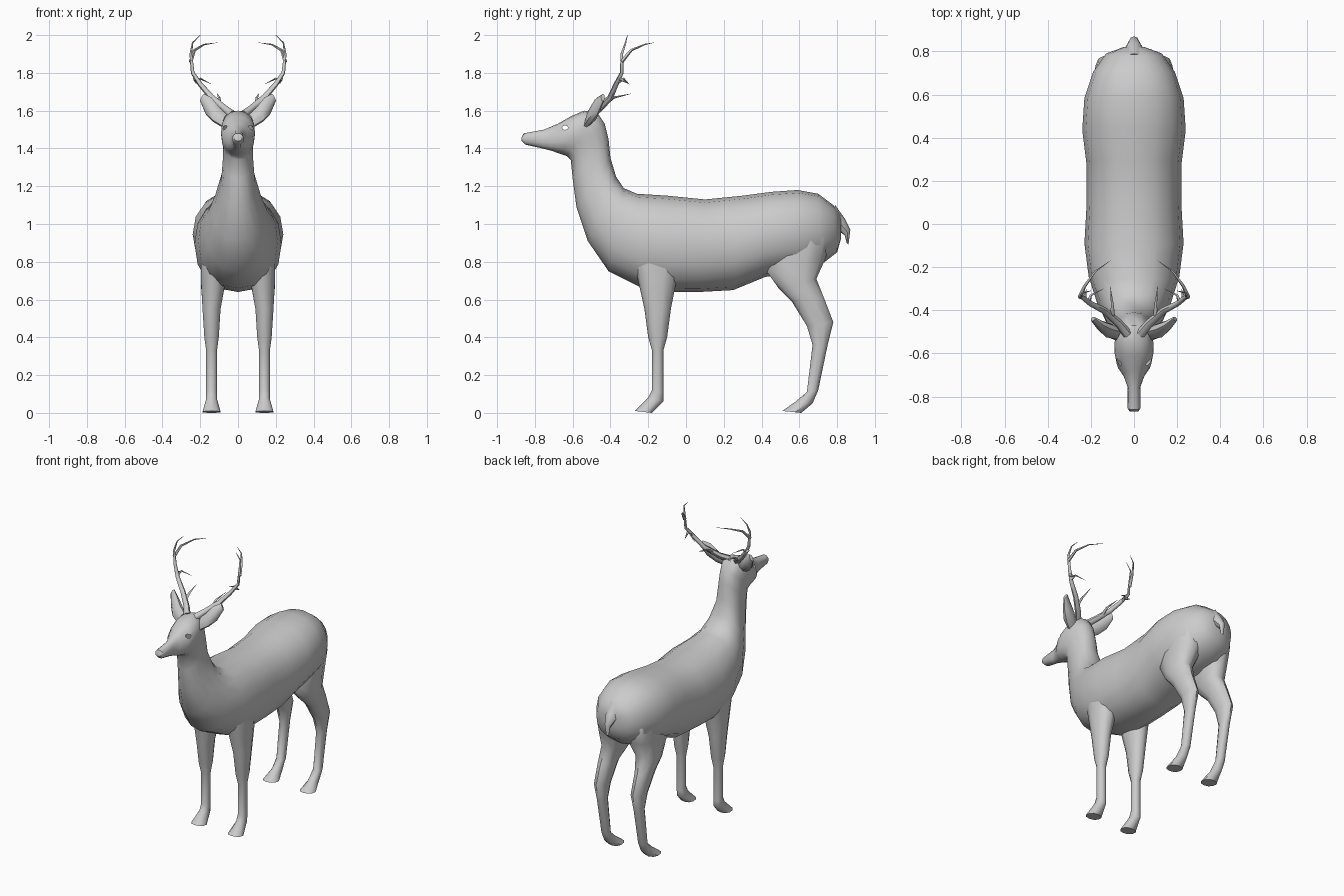
import bpy
import bmesh
from math import cos, sin, pi, copysign, radians
from mathutils import Vector

if "Cube" in bpy.data.objects:
    bpy.data.objects.remove(bpy.data.objects["Cube"])

grey = bpy.data.materials.new("pale_grey")
grey.use_nodes = True
colour = (0.6, 0.6, 0.6, 1)
grey.diffuse_color = colour
grey.node_tree.nodes["Principled BSDF"].inputs["Base Color"].default_value = colour


def select_only(obj):
    bpy.ops.object.select_all(action="DESELECT")
    obj.select_set(True)
    bpy.context.view_layer.objects.active = obj


def finish(obj, mirrored, angle=45):
    """Mirror across x if wanted, then smooth shade with sharp creases."""
    if mirrored:
        obj.modifiers.new("mirror", "MIRROR").use_clip = False
    select_only(obj)
    bpy.ops.object.convert(target="MESH")
    bpy.ops.object.shade_smooth_by_angle(angle=radians(angle))
    return obj


def loft(name, rings, sides, power=1.0, mirrored=False):
    """Skin rounded rings; each ring is (edge point, opposite edge point, side vector)."""
    bm = bmesh.new()
    loops = []
    for a, b, side in rings:
        a, b, side = Vector(a), Vector(b), Vector(side)
        middle, axis = (a + b) / 2, (a - b) / 2
        loop = []
        for i in range(sides):
            t = 2 * pi * i / sides
            c, s = [copysign(abs(v) ** power, v) for v in (cos(t), sin(t))]
            loop.append(bm.verts.new(middle + axis * c + side * s))
        loops.append(loop)
    for low, high in zip(loops, loops[1:]):
        for i in range(sides):
            j = (i + 1) % sides
            bm.faces.new((low[i], low[j], high[j], high[i]))
    bm.faces.new(loops[0])
    bm.faces.new(loops[-1])
    bmesh.ops.recalc_face_normals(bm, faces=bm.faces)
    mesh = bpy.data.meshes.new(name)
    bm.to_mesh(mesh)
    bm.free()
    mesh.materials.append(grey)
    obj = bpy.data.objects.new(name, mesh)
    bpy.context.collection.objects.link(obj)
    return finish(obj, mirrored)


def profile(rows, centre=lambda width: 0):
    """Turn rows (y, z, opposite y, opposite z, half width) into rings."""
    return [((centre(w), ya, za), (centre(w), yb, zb), (w, 0, 0))
            for ya, za, yb, zb, w in rows]


def leg_centre(width):
    """Legs stand straight below and lean inward where the thigh thickens."""
    return min(.14, .2 - width)


# Torso, neck and head: back outline, belly outline, half width
body = loft("body", profile([
    (.82, 1.05, .82, .92, .05),
    (.78, 1.1, .8, .85, .13),
    (.7, 1.16, .71, .78, .19),
    (.59, 1.18, .58, .74, .23),
    (.45, 1.17, .42, .72, .24),
    (.3, 1.15, .25, .65, .22),
    (.1, 1.13, .07, .64, .22),
    (-.1, 1.15, -.08, .64, .23),
    (-.26, 1.16, -.23, .66, .21),
    (-.33, 1.19, -.41, .75, .17),
    (-.37, 1.25, -.52, .91, .13),
    (-.4, 1.35, -.58, 1.09, .09),
    (-.41, 1.45, -.6, 1.24, .08),
    (-.43, 1.53, -.61, 1.34, .08),
    (-.47, 1.59, -.63, 1.36, .09),
    (-.54, 1.6, -.66, 1.37, .09),
    (-.61, 1.57, -.69, 1.38, .08),
    (-.68, 1.53, -.72, 1.39, .05),
    (-.75, 1.5, -.76, 1.4, .03),
    (-.86, 1.48, -.85, 1.42, .03),
    (-.87, 1.46, -.87, 1.44, .02),
]), 16, 0.9)

# Open eye sockets: cut through the head, then remove the tunnel walls
eye = Vector((0, -.64, 1.51))
bpy.ops.mesh.primitive_cylinder_add(vertices=8, radius=1, depth=0.4,
                                    location=eye, rotation=(0, pi / 2, 0))
cutter = bpy.context.object
cutter.name = "eye_cutter"
cutter.scale = (.012, .016, 1)
cutter.hide_render = True
cut = body.modifiers.new("eye_sockets", "BOOLEAN")
cut.operation = "DIFFERENCE"
cut.object = cutter
select_only(body)
bpy.ops.object.modifier_apply(modifier=cut.name)
bpy.data.objects.remove(cutter)
bm = bmesh.new()
bm.from_mesh(body.data)
tunnel = [face for face in bm.faces
          if abs(face.normal.x) < .05 and (face.calc_center_median() - eye).length < .03]
bmesh.ops.delete(bm, geom=tunnel, context="FACES")
bm.to_mesh(body.data)
bm.free()

# Legs: front outline, back outline, half width
loft("front_legs", profile([
    (-.27, 1, -.02, 1, .06),
    (-.29, .85, -.01, .85, .07),
    (-.26, .73, -.05, .7, .07),
    (-.22, .55, -.08, .55, .05),
    (-.2, .4, -.1, .4, .04),
    (-.18, .33, -.12, .33, .03),
    (-.18, .12, -.12, .1, .03),
    (-.2, .08, -.12, .06, .03),
    (-.27, .01, -.18, 0, .05),
], leg_centre), 10, 0.9, mirrored=True)

loft("hind_legs", profile([
    (.48, 1, .7, 1, .08),
    (.45, .88, .76, .93, .08),
    (.42, .76, .74, .82, .09),
    (.49, .66, .69, .71, .07),
    (.56, .59, .73, .61, .05),
    (.64, .46, .78, .48, .04),
    (.67, .36, .75, .36, .03),
    (.64, .11, .7, .12, .03),
    (.58, .06, .67, .05, .03),
    (.51, .01, .61, 0, .05),
], leg_centre), 10, 0.9, mirrored=True)

# Short tail hanging off the rump
loft("tail", profile([
    (.79, 1.1, .75, 1, .05),
    (.84, 1.03, .8, .97, .04),
    (.87, .97, .84, .94, .02),
    (.86, .89, .85, .9, .01),
]), 8)

# Leaf-shaped ears: upper edge, lower edge, half thickness
ear_edges = [
    ((.06, -.5, 1.58), (.08, -.53, 1.51), .02),
    ((.1, -.49, 1.62), (.13, -.5, 1.54), .03),
    ((.14, -.47, 1.67), (.17, -.47, 1.58), .02),
    ((.18, -.44, 1.69), (.2, -.44, 1.65), .01),
]
loft("ears", [(upper, lower, (thick / 2, -thick, 0)) for upper, lower, thick in ear_edges],
     8, mirrored=True)

# Antlers: each branch has a root radius and a path, and tapers to a point
main_beam = [(.03, -.51, 1.58), (.07, -.46, 1.61), (.14, -.4, 1.67), (.2, -.37, 1.74),
             (.24, -.34, 1.8), (.25, -.34, 1.9), (.24, -.32, 1.96), (.2, -.31, 2)]
top_tine = [(.25, -.34, 1.86), (.23, -.29, 1.92), (.18, -.22, 1.95), (.11, -.17, 1.96)]
inner_tine = [(.21, -.36, 1.75), (.2, -.33, 1.77), (.14, -.3, 1.74)]
outer_tine = [(.23, -.35, 1.77), (.22, -.3, 1.74)]
brow_tine = [(.1, -.44, 1.63), (.1, -.38, 1.67), (.11, -.29, 1.69)]

curve = bpy.data.curves.new("antlers", "CURVE")
curve.dimensions = "3D"
curve.bevel_depth = 1
curve.bevel_resolution = 1
curve.use_fill_caps = True
for root_radius, path in ((.022, main_beam), (.011, top_tine), (.01, inner_tine),
                          (.01, outer_tine), (.013, brow_tine)):
    spline = curve.splines.new("POLY")
    spline.points.add(len(path) - 1)
    for i, (point, place) in enumerate(zip(spline.points, path)):
        point.co = (*place, 1)
        point.radius = root_radius * (1 - .95 * i / (len(path) - 1))
curve.materials.append(grey)
antlers = bpy.data.objects.new("antlers", curve)
bpy.context.collection.objects.link(antlers)
finish(antlers, True, 60)
